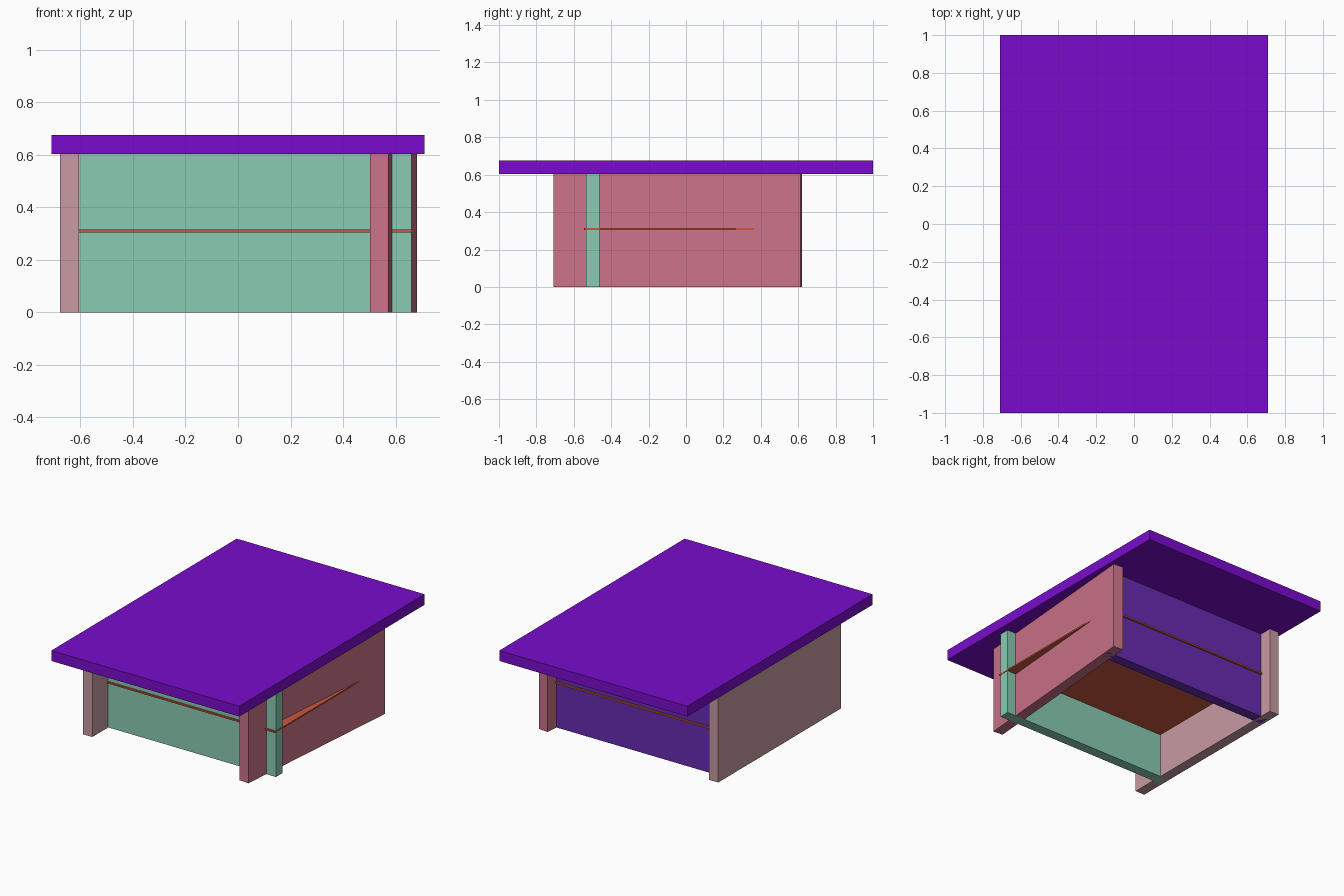
import bpy
from math import radians

if "Cube" in bpy.data.objects:
    bpy.data.objects.remove(bpy.data.objects["Cube"])


def linear(c):
    c /= 255
    return c / 12.92 if c <= 0.04045 else ((c + 0.055) / 1.055) ** 2.4


def board(name, x, y, z, rgb, turn=0.0):
    """Flat board given centre/size pairs on each axis, optionally turned about z."""
    bpy.ops.mesh.primitive_cube_add(size=1, location=(x[0], y[0], z[0]))
    ob = bpy.context.object
    ob.name = name
    ob.scale = (x[1], y[1], z[1])
    ob.rotation_euler.z = radians(turn)
    mat = bpy.data.materials.new(name + "_colour")
    mat.diffuse_color = (*[linear(c) for c in rgb], 1)
    mat.use_nodes = True
    mat.node_tree.nodes["Principled BSDF"].inputs["Base Color"].default_value = mat.diffuse_color
    ob.data.materials.append(mat)
    return ob


LEG_H, THICK = 0.604, 0.071
upright = (LEG_H / 2, LEG_H)

# Overhanging table top
board("table_top", (0, 1.42), (0, 2), (LEG_H + THICK / 2, THICK), (122, 12, 204))

# Side panels, the right one set slightly askew
board("left_side_panel", (-0.642, THICK), (-0.043, 1.326), upright, (200, 155, 162))
board("right_side_panel", (0.5925, THICK), (-0.044, 1.325), upright, (205, 115, 138), -4.75)

# Front and back panels, running through the sides
board("front_panel", (0, 1.32), (-0.498, THICK), upright, (138, 203, 180))
board("back_panel", (0, 1.32), (0.498, THICK), upright, (103, 44, 178))

# Thin middle shelf, its edges just proud of the panels
board("shelf", (0, 1.324), (0, 1.09), (0.31, 0.01), (204, 88, 60))
